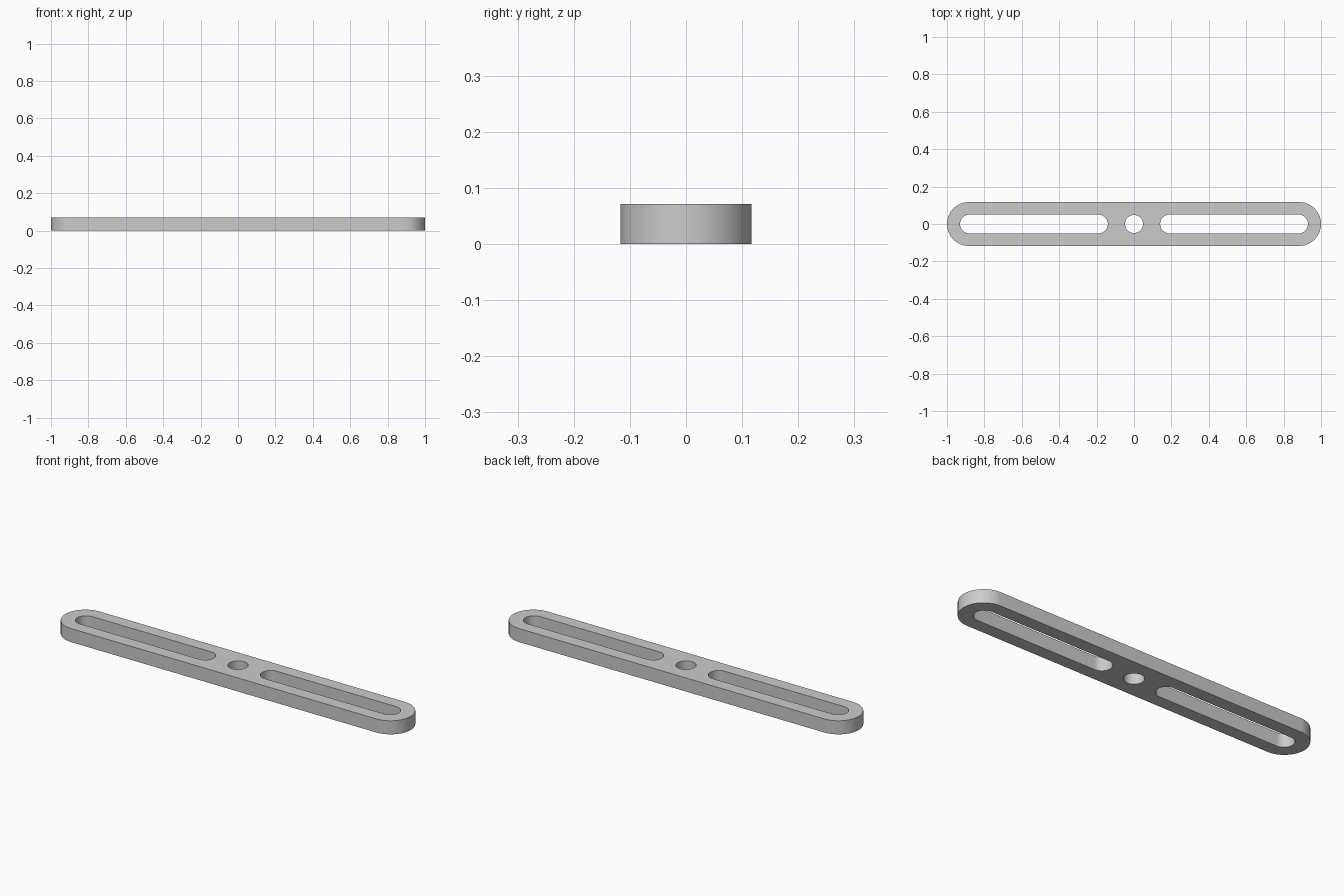
import bpy
import bmesh
from math import cos, sin, pi

cube = bpy.data.objects.get("Cube")
if cube:
    bpy.data.objects.remove(cube, do_unlink=True)

HEIGHT = 0.071
OUTER_R = 0.117
SLOT_R = 0.05
HOLE_R = 0.048
SEGMENTS = 32  # per half circle


def add_outline(bm, x_min, x_max, radius):
    """Closed stadium outline; a plain circle when the length equals the diameter."""
    left, right = x_min + radius, x_max - radius
    is_circle = abs(right - left) < 1e-6
    points = []
    for centre, start in ((right, -pi / 2), (left, pi / 2)):
        for i in range(SEGMENTS + (0 if is_circle else 1)):
            a = start + pi * i / SEGMENTS
            points.append((centre + radius * cos(a), radius * sin(a), 0))
    verts = [bm.verts.new(p) for p in points]
    return [bm.edges.new((verts[i - 1], v)) for i, v in enumerate(verts)]


# Flat plate outline with two long slots and a centre hole
bm = bmesh.new()
edges = add_outline(bm, -1, 1, OUTER_R)
edges += add_outline(bm, -HOLE_R, HOLE_R, HOLE_R)
edges += add_outline(bm, 0.14, 0.93, SLOT_R)
edges += add_outline(bm, -0.93, -0.14, SLOT_R)
bmesh.ops.triangle_fill(bm, edges=edges, use_beauty=True, normal=(0, 0, 1))

# Raise the plate to its thickness
raised = bmesh.ops.extrude_face_region(bm, geom=bm.faces[:], use_keep_orig=True)
top = [g for g in raised["geom"] if isinstance(g, bmesh.types.BMVert)]
bmesh.ops.translate(bm, verts=top, vec=(0, 0, HEIGHT))
bmesh.ops.recalc_face_normals(bm, faces=bm.faces[:])

mesh = bpy.data.meshes.new("slotted_bar")
bm.to_mesh(mesh)
bm.free()
bar = bpy.data.objects.new("slotted_bar", mesh)
bpy.context.collection.objects.link(bar)

# Plain grey finish
grey = bpy.data.materials.new("light_grey")
grey.use_nodes = True
colour = (0.6, 0.6, 0.6, 1)
grey.diffuse_color = colour
grey.node_tree.nodes["Principled BSDF"].inputs["Base Color"].default_value = colour
mesh.materials.append(grey)

# Smooth round walls, crisp rims
bpy.ops.object.select_all(action="DESELECT")
bar.select_set(True)
bpy.context.view_layer.objects.active = bar
bpy.ops.object.shade_smooth_by_angle(angle=pi / 6)
